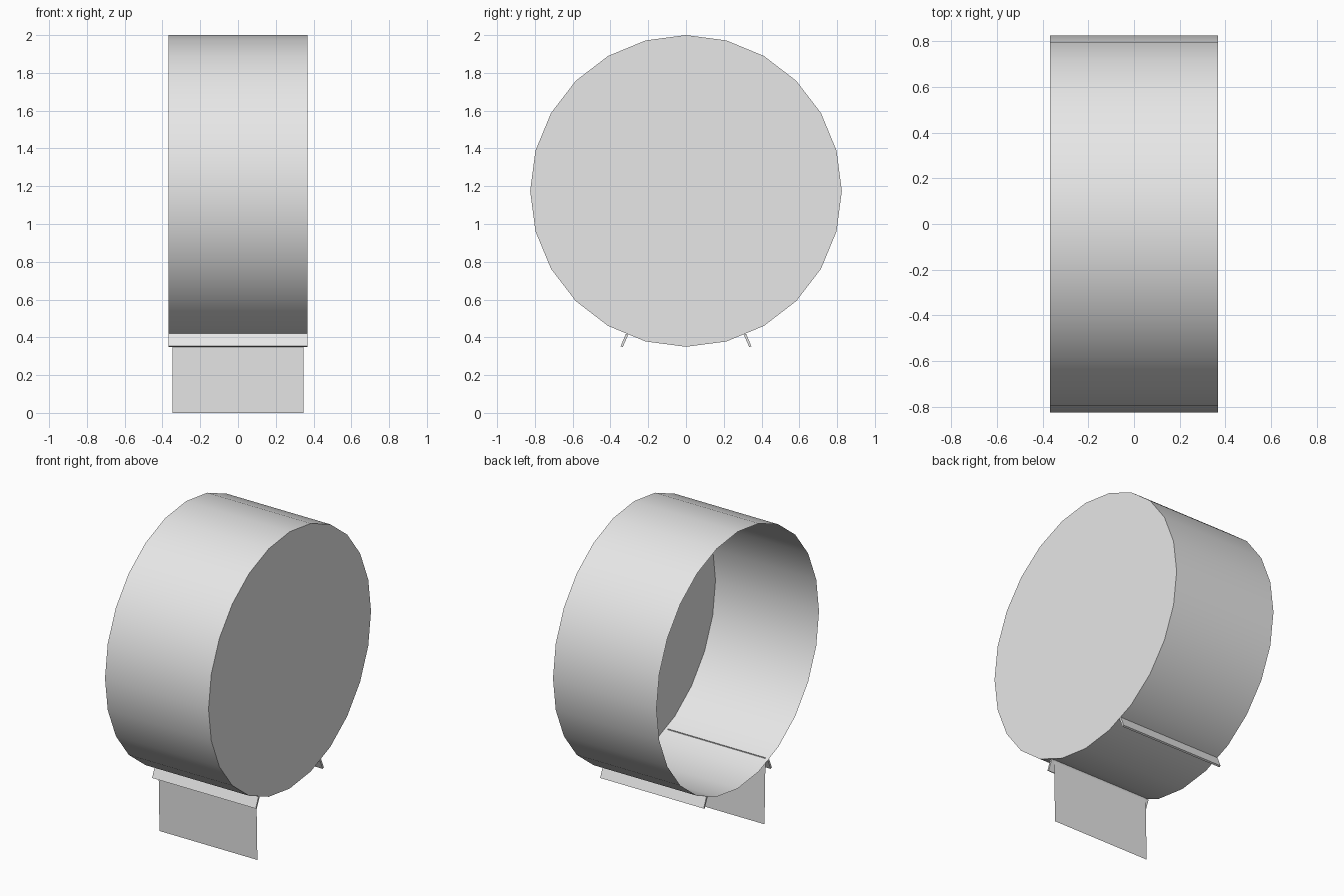
import bpy, bmesh, math
from mathutils import Matrix

cube = bpy.data.objects.get("Cube")
if cube:
    bpy.data.objects.remove(cube, do_unlink=True)

HALF_WIDTH = 0.368
RADIUS = 0.825
CENTRE_Z = 1.175

grey = bpy.data.materials.new("light grey")
grey.use_nodes = True
grey.diffuse_color = (0.8, 0.8, 0.8, 1)
grey.node_tree.nodes["Principled BSDF"].inputs["Base Color"].default_value = (0.8, 0.8, 0.8, 1)


def add_object(name, bm):
    mesh = bpy.data.meshes.new(name)
    bm.to_mesh(mesh)
    bm.free()
    mesh.materials.append(grey)
    obj = bpy.data.objects.new(name, mesh)
    bpy.context.collection.objects.link(obj)
    return obj


def extrude_profile(name, points, half_width):
    """Sweep a closed (y, z) profile along x into a solid bar."""
    bm = bmesh.new()
    face = bm.faces.new([bm.verts.new((-half_width, y, z)) for y, z in points])
    ext = bmesh.ops.extrude_face_region(bm, geom=[face], use_keep_orig=True)
    moved = [v for v in ext["geom"] if isinstance(v, bmesh.types.BMVert)]
    bmesh.ops.translate(bm, verts=moved, vec=(2 * half_width, 0, 0))
    bmesh.ops.recalc_face_normals(bm, faces=bm.faces)
    return add_object(name, bm)


# Drum: thin 24-sided shell, closed on the +x side and open on the -x side
bm = bmesh.new()
bmesh.ops.create_cone(bm, cap_ends=True, segments=24, radius1=RADIUS, radius2=RADIUS,
                      depth=2 * HALF_WIDTH,
                      matrix=Matrix.Translation((0, 0, CENTRE_Z)) @ Matrix.Rotation(math.pi / 2, 4, "Y"))
open_end = [f for f in bm.faces if f.normal.x < -0.9]
bmesh.ops.delete(bm, geom=open_end, context="FACES_ONLY")
drum = add_object("drum", bm)
bpy.ops.object.select_all(action="DESELECT")
drum.select_set(True)
bpy.context.view_layer.objects.active = drum
bpy.ops.object.shade_smooth_by_angle(angle=math.radians(30))

# Slanted lips under the drum, mirrored front to back
for name, side in (("front_lip", -1), ("back_lip", 1)):
    profile = [(0.306, 0.414), (0.318, 0.419), (0.346, 0.353), (0.335, 0.348)]
    extrude_profile(name, [(side * y, z) for y, z in profile], HALF_WIDTH)

# Hanging flap: a single thin sheet behind the front lip
bm = bmesh.new()
bm.faces.new([bm.verts.new(p) for p in (
    (-0.348, -0.30, 0), (0.348, -0.30, 0), (0.348, -0.31, 0.424), (-0.348, -0.31, 0.424))])
add_object("hanging_flap", bm)
